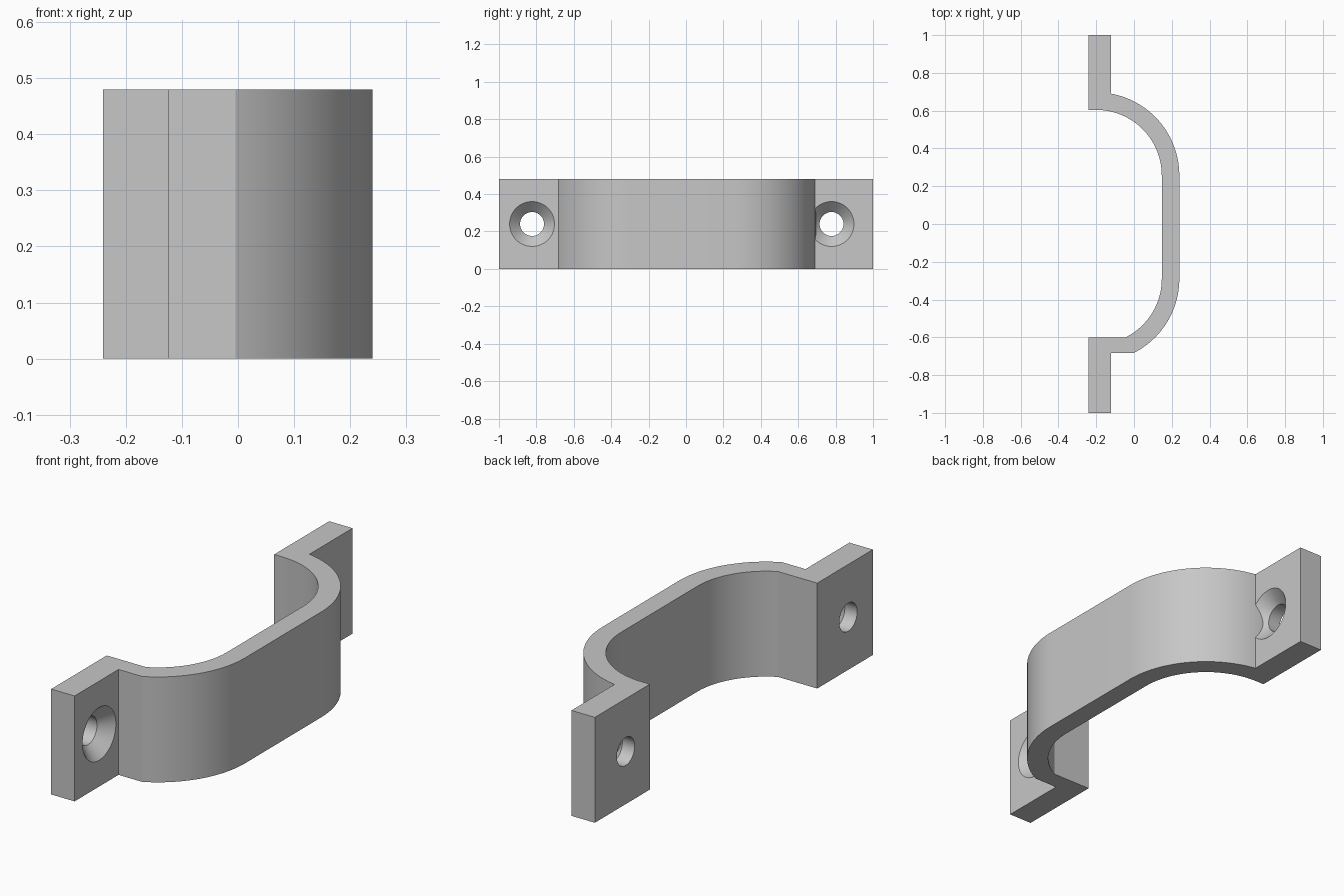
import bpy, bmesh, math
from mathutils import Matrix, Vector

if "Cube" in bpy.data.objects:
    bpy.data.objects.remove(bpy.data.objects["Cube"])

HEIGHT = 0.48
BACK, FACE = -0.241, -0.123        # flange back and outer face in x
R_IN, R_OUT, CX = 0.347, 0.44, -0.2  # bend radii and shared centre x
CY_LEFT, CY_RIGHT = 0.257, -0.29   # bend centres in y

metal = bpy.data.materials.new("grey metal")
metal.use_nodes = True
grey = (0.57, 0.57, 0.57, 1)
metal.diffuse_color = grey
metal.node_tree.nodes["Principled BSDF"].inputs["Base Color"].default_value = grey


def add_object(name, bm):
    bmesh.ops.recalc_face_normals(bm, faces=bm.faces[:])
    mesh = bpy.data.meshes.new(name)
    bm.to_mesh(mesh)
    bm.free()
    mesh.materials.append(metal)
    obj = bpy.data.objects.new(name, mesh)
    bpy.context.collection.objects.link(obj)
    return obj


def extrude_profile(name, points, height):
    bm = bmesh.new()
    face = bm.faces.new([bm.verts.new((x, y, 0)) for x, y in points])
    new = bmesh.ops.extrude_face_region(bm, geom=[face])["geom"]
    top = [v for v in new if isinstance(v, bmesh.types.BMVert)]
    bmesh.ops.translate(bm, verts=top, vec=(0, 0, height))
    return add_object(name, bm)


def arc(cy, radius, start, end, steps=32):
    angles = [start + (end - start) * i / steps for i in range(steps + 1)]
    return [(CX + radius * math.cos(a), cy + radius * math.sin(a)) for a in angles]


def subtract(target, cutter):
    cutter.hide_render = True
    mod = target.modifiers.new("cut", "BOOLEAN")
    mod.operation, mod.solver, mod.object = "DIFFERENCE", "EXACT", cutter
    bpy.context.view_layer.objects.active = target
    bpy.ops.object.modifier_apply(modifier=mod.name)
    bpy.data.objects.remove(cutter)


def countersink(y):
    # stepped drill shape spun around an x-direction axis
    profile = [(-0.3, 0), (-0.3, 0.064), (FACE - 0.056, 0.064),
               (FACE, 0.12), (FACE + 0.03, 0.12), (FACE + 0.03, 0)]
    bm = bmesh.new()
    verts = [bm.verts.new((x, y + r, HEIGHT / 2)) for x, r in profile]
    edges = [bm.edges.new(pair) for pair in zip(verts, verts[1:])]
    bmesh.ops.spin(bm, geom=verts + edges, cent=(0, y, HEIGHT / 2), axis=(1, 0, 0),
                   angle=math.tau, steps=64, use_duplicate=False)
    bmesh.ops.remove_doubles(bm, verts=bm.verts[:], dist=0.0001)
    return add_object("hole_cutter", bm)


# Clamp strip: two flanges joined by a bent band
y_out, y_in = -0.684, -0.6
left_start = math.acos((FACE - CX) / R_OUT)
right_out = math.asin((y_out - CY_RIGHT) / R_OUT)
right_in = math.asin((y_in - CY_RIGHT) / R_IN)
profile = [(BACK, 1), (FACE, 1)]
profile += arc(CY_LEFT, R_OUT, left_start, 0)
profile += arc(CY_RIGHT, R_OUT, 0, right_out)
profile += [(FACE, y_out), (FACE, -1), (BACK, -1), (BACK, y_in)]
profile += arc(CY_RIGHT, R_IN, right_in, 0)
profile += arc(CY_LEFT, R_IN, 0, math.pi / 2)
profile += [(BACK, CY_LEFT + R_IN)]
bracket = extrude_profile("clamp_bracket", profile, HEIGHT)

# Screw holes: the left countersink stops at the bend's outer wall
left_hole = countersink(0.778)
bm = bmesh.new()
bmesh.ops.create_cone(bm, cap_ends=True, segments=128, radius1=R_OUT + 0.001,
                      radius2=R_OUT + 0.001, depth=1,
                      matrix=Matrix.Translation(Vector((CX, CY_LEFT, 0.2))))
subtract(left_hole, add_object("wall_keeper", bm))
for hole in (left_hole, countersink(-0.823)):
    subtract(bracket, hole)

# Smooth bends and bores with crisp edges
bpy.ops.object.select_all(action="DESELECT")
bracket.select_set(True)
bpy.context.view_layer.objects.active = bracket
bpy.ops.object.shade_smooth_by_angle(angle=math.radians(20))
